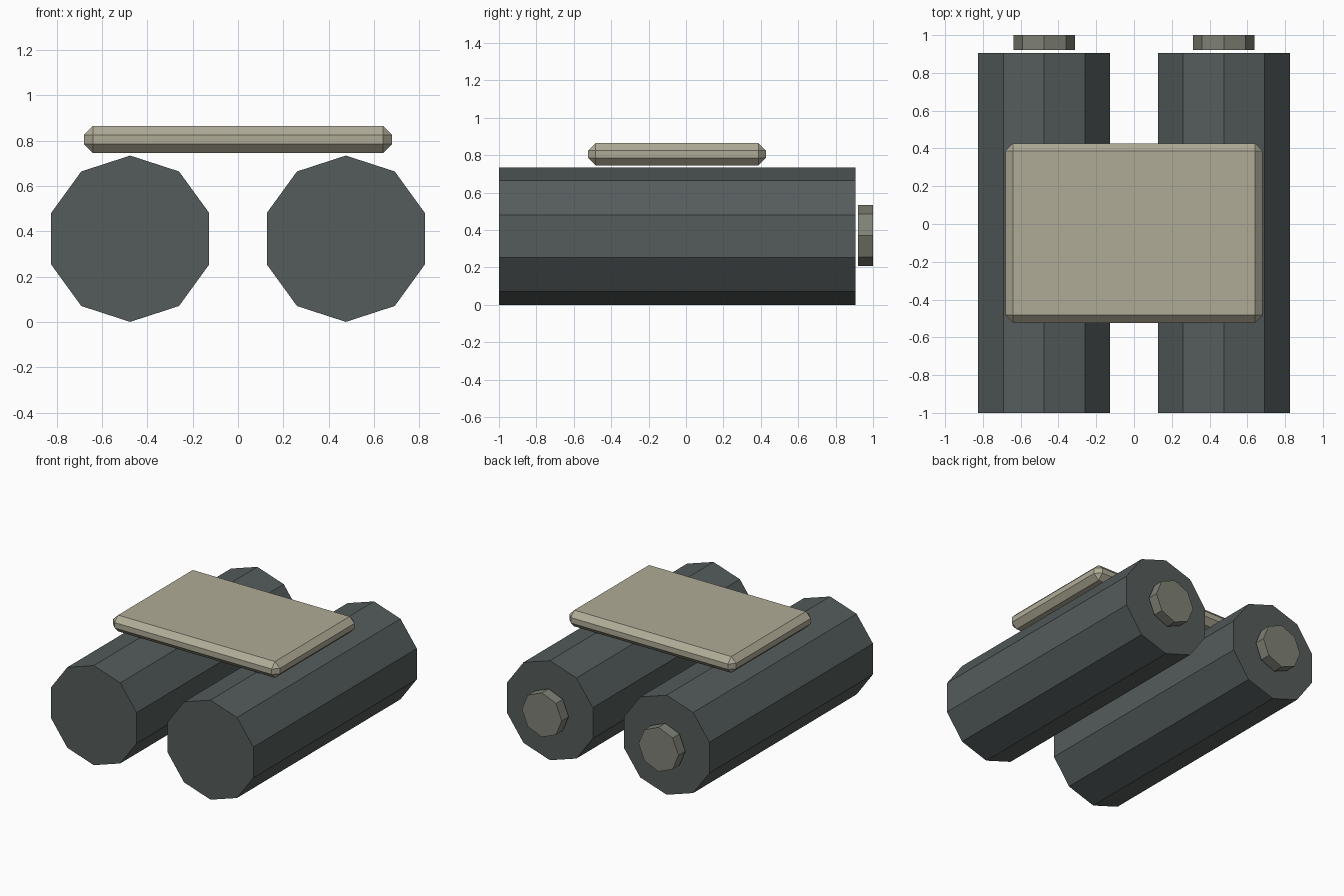
import bpy, bmesh
from math import radians
from mathutils import Matrix, Vector

if "Cube" in bpy.data.objects:
    bpy.data.objects.remove(bpy.data.objects["Cube"])


def material(name, rgb):
    m = bpy.data.materials.new(name)
    m.diffuse_color = (*rgb, 1)
    m.use_nodes = True
    m.node_tree.nodes["Principled BSDF"].inputs["Base Color"].default_value = m.diffuse_color
    return m


def finish(bm, name, mat):
    bmesh.ops.recalc_face_normals(bm, faces=bm.faces)
    me = bpy.data.meshes.new(name)
    bm.to_mesh(me)
    bm.free()
    me.materials.append(mat)
    ob = bpy.data.objects.new(name, me)
    bpy.context.collection.objects.link(ob)
    return ob


def prism_y(name, sides, radius, x, z, y0, y1, mat):
    """Flat-sided cylinder along y with a vertex pointing up."""
    bm = bmesh.new()
    place = Matrix.Translation((x, (y0 + y1) / 2, z)) @ Matrix.Rotation(radians(90), 4, 'X')
    bmesh.ops.create_cone(bm, cap_ends=True, segments=sides, radius1=radius,
                          radius2=radius, depth=y1 - y0, matrix=place)
    return finish(bm, name, mat)


dark = material("dark_grey", (0.09, 0.107, 0.105))
mid = material("grey_metal", (0.21, 0.22, 0.18))
tan = material("tan", (0.43, 0.41, 0.31))

# Twin barrels with their separate end caps at the back
for side, x in (("left", -0.476), ("right", 0.476)):
    prism_y(side + "_barrel", 10, 0.367, x, 0.367, -1.0, 0.905, dark)
    prism_y(side + "_end_cap", 8, 0.163, x, 0.37, 0.92, 1.0, mid)

# Chamfered plate bridging the barrels
bm = bmesh.new()
bmesh.ops.create_cube(bm, size=1, matrix=Matrix.Translation((0, -0.048, 0.805))
                      @ Matrix.Diagonal(Vector((1.36, 0.95, 0.12, 1))))
bmesh.ops.bevel(bm, geom=bm.edges[:], offset=0.04, offset_type='OFFSET',
                segments=1, affect='EDGES')
finish(bm, "bridge_plate", tan)
